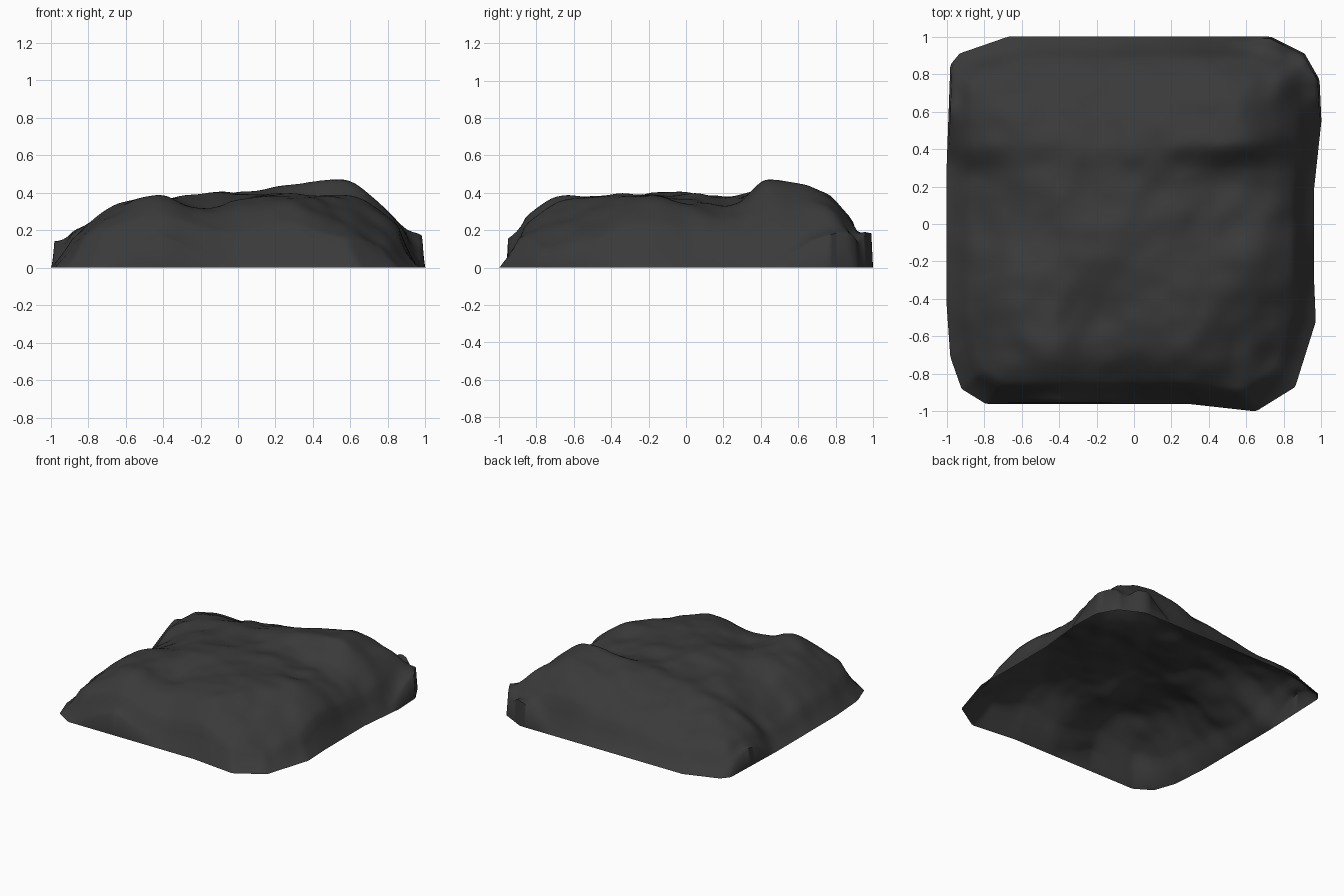
import bpy, bmesh, math
from mathutils import Vector, noise

if "Cube" in bpy.data.objects:
    bpy.data.objects.remove(bpy.data.objects["Cube"])

# Plan outline of the rock, anticlockwise
OUTLINE = [Vector(p) for p in [
    (1, .55), (.99, .77), (.91, .91), (.73, 1), (-.67, 1), (-.93, .91), (-.98, .85),
    (-1, .3), (-1, -.43), (-.98, -.71), (-.92, -.88), (-.79, -.96), (.29, -.96),
    (.65, -1), (.86, -.87), (.97, -.52), (.96, -.28), (.96, .18)]]

# Coarse height map of the top
XS = [-.9, -.7, -.45, -.2, .05, .3, .55, .75, .9]
YS = [-.88, -.7, -.45, -.2, .05, .28, .44, .75, .92]
HEIGHTS = [
    [.09, .18, .26, .20, .17, .22, .17, .10, .04],
    [.13, .27, .39, .30, .31, .34, .24, .15, .08],
    [.15, .31, .37, .33, .37, .39, .32, .24, .12],
    [.12, .28, .36, .39, .38, .38, .38, .31, .20],
    [.09, .22, .33, .38, .39, .37, .35, .28, .14],
    [.09, .24, .33, .36, .39, .36, .35, .26, .14],
    [.18, .29, .33, .36, .41, .44, .465, .34, .17],
    [.17, .20, .23, .26, .30, .36, .39, .33, .20],
    [.06, .08, .10, .12, .15, .20, .22, .20, .18]]

# Places where the rim stands up as a cliff: x, y, radius, strength
CLIFFS = [(.97, .78, .3, 1.6), (.75, 1, .25, 1.2), (-1, .62, .3, .9), (-.4, -.96, .35, .7)]


def spline(ks, vs, x):
    """Smooth curve through uneven knots, flatter beyond the ends."""
    n = len(ks)
    slope = [(vs[min(i + 1, n - 1)] - vs[max(i - 1, 0)]) /
             (ks[min(i + 1, n - 1)] - ks[max(i - 1, 0)]) for i in range(n)]
    if x <= ks[0]:
        return vs[0] + slope[0] * .5 * (x - ks[0])
    if x >= ks[-1]:
        return vs[-1] + slope[-1] * .5 * (x - ks[-1])
    i = max(k for k in range(n - 1) if ks[k] <= x)
    d = ks[i + 1] - ks[i]
    t = (x - ks[i]) / d
    return ((2*t**3 - 3*t*t + 1) * vs[i] + (t**3 - 2*t*t + t) * d * slope[i]
            + (3*t*t - 2*t**3) * vs[i + 1] + (t**3 - t*t) * d * slope[i + 1])


def height(x, y, t):
    z = spline(YS, [spline(XS, row, x) for row in HEIGHTS], y)
    p = Vector((x, y, .3))
    z += .02 * noise.noise(p * 4.5) + .014 * noise.noise(p * 8)
    cliff = max(k * max(0, 1 - math.hypot(x - a, y - b) / r) for a, b, r, k in CLIFFS)
    cliff = min(1, cliff)
    ramp = min(1, (1 - t) / .11)
    return min(max(z * (cliff + (1 - cliff) * ramp), .003), .47)


def rim(u, v):
    """Point on the outline in the direction (u, v)."""
    d = Vector((u, v))
    for a, b in zip(OUTLINE, OUTLINE[1:] + OUTLINE[:1]):
        if a.cross(d) >= -1e-9 and d.cross(b) >= -1e-9 and a.dot(d) > 0:
            e = b - a
            return d * (a.cross(e) / d.cross(e))
    return d


# Rock shell: square grid fitted to the outline, open underneath
N = 84
bm = bmesh.new()
grid = []
for j in range(N + 1):
    row = []
    for i in range(N + 1):
        u, v = 2 * i / N - 1, 2 * j / N - 1
        t = max(abs(u), abs(v))
        edge = t > 1 - 1e-6
        t = 1 if edge else min(t * 1.015, .992)
        # rim() of a square direction scaled to the ring
        p = rim(u, v) * t if t > 1e-6 else Vector((0, 0))
        row.append(bm.verts.new((p.x, p.y, 0 if edge else height(p.x, p.y, t))))
    grid.append(row)
for j in range(N):
    for i in range(N):
        bm.faces.new((grid[j][i], grid[j][i + 1], grid[j + 1][i + 1], grid[j + 1][i]))
mesh = bpy.data.meshes.new("rock")
bm.to_mesh(mesh)
bm.free()
rock = bpy.data.objects.new("rock", mesh)
bpy.context.collection.objects.link(rock)

# Dark stone, smooth shaded
stone = bpy.data.materials.new("dark_stone")
stone.diffuse_color = (.042, .042, .042, 1)
stone.use_nodes = True
stone.node_tree.nodes["Principled BSDF"].inputs["Base Color"].default_value = stone.diffuse_color
mesh.materials.append(stone)
bpy.context.view_layer.objects.active = rock
rock.select_set(True)
bpy.ops.object.shade_smooth_by_angle(angle=math.radians(70))
